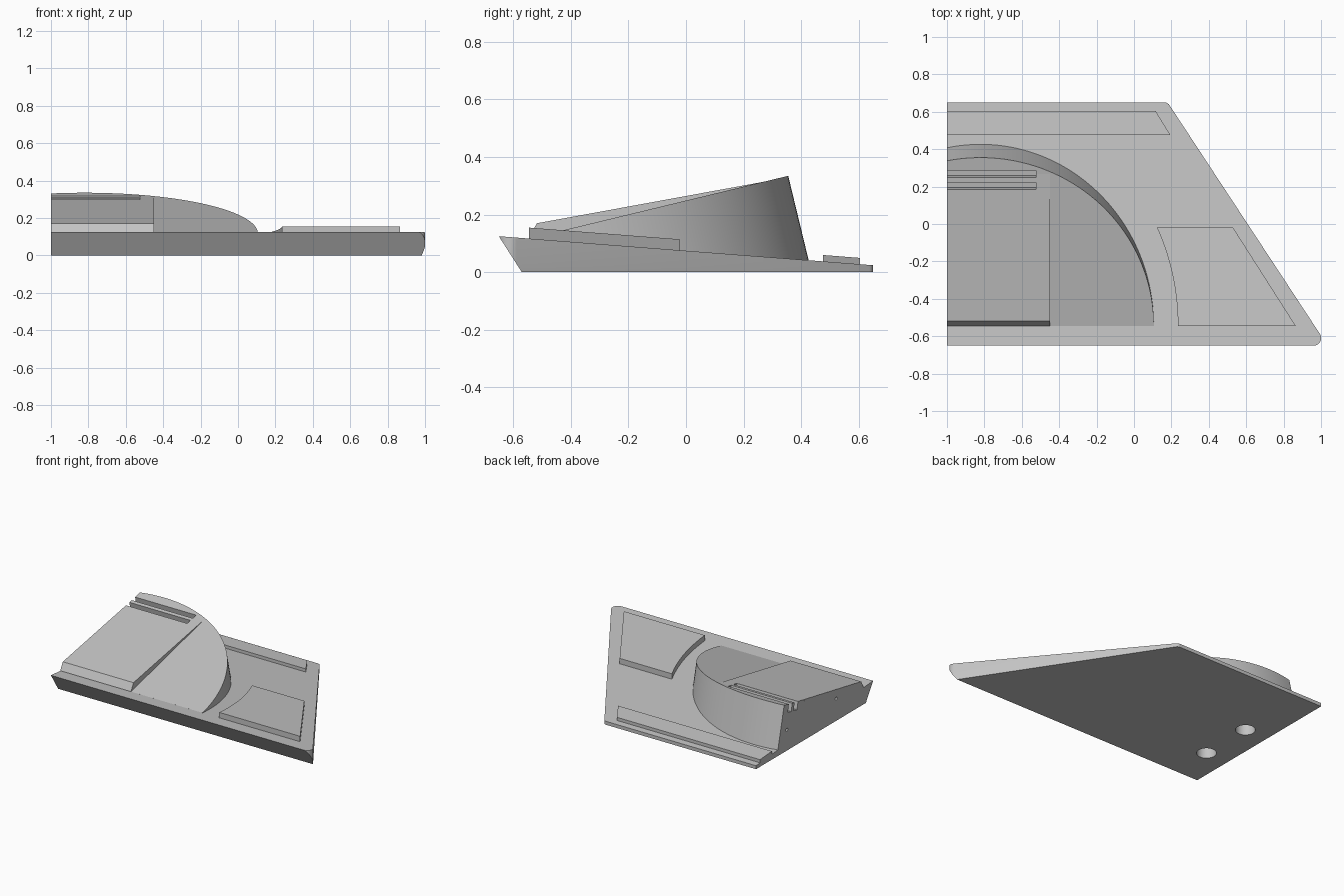
import bpy, bmesh
from math import sin, cos, tan, atan, acos, radians
from mathutils import Vector, Matrix

cube = bpy.data.objects.get("Cube")
if cube:
    bpy.data.objects.remove(cube, do_unlink=True)

grey = bpy.data.materials.new("light grey")
grey.use_nodes = True
GREY = (0.55, 0.55, 0.55, 1)
grey.diffuse_color = GREY
grey.node_tree.nodes["Principled BSDF"].inputs["Base Color"].default_value = GREY


def deck(y):
    """Height of the sloping base surface."""
    return 0.125 - 0.0775 * (y + 0.65)


def prism(name, top, bottom):
    """Solid between two matching outlines."""
    bm = bmesh.new()
    a = [bm.verts.new(p) for p in top]
    b = [bm.verts.new(p) for p in bottom]
    bm.faces.new(a)
    bm.faces.new(b[::-1])
    n = len(a)
    for i in range(n):
        j = (i + 1) % n
        bm.faces.new((a[j], a[i], b[i], b[j]))
    bmesh.ops.recalc_face_normals(bm, faces=bm.faces)
    mesh = bpy.data.meshes.new(name)
    bm.to_mesh(mesh)
    bm.free()
    obj = bpy.data.objects.new(name, mesh)
    bpy.context.collection.objects.link(obj)
    mesh.materials.append(grey)
    return obj


def on_deck(name, outline, rise):
    """Raised panel following the base slope, sunk slightly into it."""
    return prism(name, [(x, y, deck(y) + rise) for x, y in outline],
                 [(x, y, deck(y) - 0.01) for x, y in outline])


def fillet(prev, corner, nxt, r, steps=8):
    """Rounded corner points."""
    p, c, n = Vector(prev), Vector(corner), Vector(nxt)
    a, b = (p - c).normalized(), (n - c).normalized()
    half = a.angle(b) / 2
    mid = c + (a + b).normalized() * r / sin(half)
    t = r / tan(half)
    d0, d1 = (c + a * t - mid).normalized(), (c + b * t - mid).normalized()
    return [tuple(mid + d0.slerp(d1, i / steps) * r) for i in range(steps + 1)]


def cylinder_cutter(name, r, start, end):
    """Round cutter between two points."""
    s, e = Vector(start), Vector(end)
    turn = (e - s).to_track_quat('Z', 'Y').to_matrix()
    ring = [turn @ Vector((r * cos(radians(i * 11.25)), r * sin(radians(i * 11.25)), 0))
            for i in range(32)]
    return prism(name, [s + v for v in ring], [e + v for v in ring])


# Base wedge with rounded right corners and undercut front
fl, fr, br, bl = (-1, -0.65), (1.035, -0.65), (0.18, 0.65), (-1, 0.65)
outline = [fl] + fillet(fl, fr, br, 0.04) + fillet(fr, br, bl, 0.03) + [bl]
base = prism("base", [(x, y, deck(y)) for x, y in outline],
             [(x, y, 0) for x, y in outline])
bm = bmesh.new()
bm.from_mesh(base.data)
cut = bmesh.ops.bisect_plane(bm, geom=bm.verts[:] + bm.edges[:] + bm.faces[:],
                             plane_co=(0, -0.57, 0), plane_no=(0, -0.125, -0.08),
                             dist=1e-5, clear_outer=True)
bmesh.ops.holes_fill(bm, edges=[e for e in bm.edges if e.is_boundary], sides=0)
bmesh.ops.recalc_face_normals(bm, faces=bm.faces)
bm.to_mesh(base.data)
bm.free()

# Tilted round riser, square to its own sloping top
RADIUS, CX, FRONT, FOOT = 0.926, -0.82, -0.545, 0.02
tilt = atan(0.242)
last = acos((-1 - CX) / RADIUS)
arc = [(RADIUS * cos(last * i / 48), RADIUS * sin(last * i / 48)) for i in range(49)]
arc.append((-1 - CX, 0))
top = [Vector((CX + u, FRONT + v * cos(tilt), 0.117 + v * sin(tilt))) for u, v in arc]
lean = Vector((0, tan(tilt), -1))
riser = prism("round_riser", top, [p + lean * (p.z - FOOT) for p in top])

# Rest plate on the riser
profile = [(-0.545, 0.1), (-0.545, 0.12), (-0.518, 0.17), (0.272, 0.3145), (0.272, 0.1)]
rest = prism("rest_plate", [(-1, y, z) for y, z in profile],
             [(-0.45, y, z) for y, z in profile])

# Side panel with an edge concentric to the riser
edge = []
for i in range(17):
    y = -0.545 + 0.525 * i / 16
    edge.append((CX + (1.055 ** 2 - ((y - FRONT) * 0.9) ** 2) ** 0.5, y))
side_panel = on_deck("side_panel", edge + [(0.53, -0.02), (0.865, -0.545)], 0.038)

# Rear strip
rear_strip = on_deck("rear_strip", [(-1, 0.475), (0.195, 0.475), (0.115, 0.605), (-1, 0.605)],
                     0.022)

# Cutters: two slots, two round pockets underneath, two pin holes in the flat end
cutters = []
for y in (0.203, 0.267):
    z = 0.17 + 0.183 * (y + 0.518)
    place = Matrix.Translation((0, y, z)) @ Matrix.Rotation(atan(0.2), 4, 'X')
    rect = [(-0.019, -0.055), (0.019, -0.055), (0.019, 0.06), (-0.019, 0.06)]
    cutters.append(prism("slot_cutter", [place @ Vector((-1.1, v, w)) for v, w in rect],
                         [place @ Vector((-0.525, v, w)) for v, w in rect]))
for y in (0.113, -0.27):
    cutters.append(cylinder_cutter("pocket_cutter", 0.063, (-0.825, y, -0.05), (-0.825, y, 0.09)))
for y, z in ((-0.24, 0.157), (0.308, 0.146)):
    cutters.append(cylinder_cutter("pin_cutter", 0.011, (-1.1, y, z), (-0.92, y, z)))

for obj in (base, riser, rest):
    bpy.context.view_layer.objects.active = obj
    for c in cutters:
        c.hide_render = True
        mod = obj.modifiers.new("cut", 'BOOLEAN')
        mod.operation = 'DIFFERENCE'
        mod.solver = 'EXACT'
        mod.object = c
        bpy.ops.object.modifier_apply(modifier=mod.name)
for c in cutters:
    bpy.data.objects.remove(c, do_unlink=True)

# Smooth the curved walls, keep the edges crisp
bpy.ops.object.select_all(action='DESELECT')
for obj in (base, riser, rest, side_panel, rear_strip):
    obj.select_set(True)
bpy.context.view_layer.objects.active = base
bpy.ops.object.shade_smooth_by_angle(angle=radians(20))
